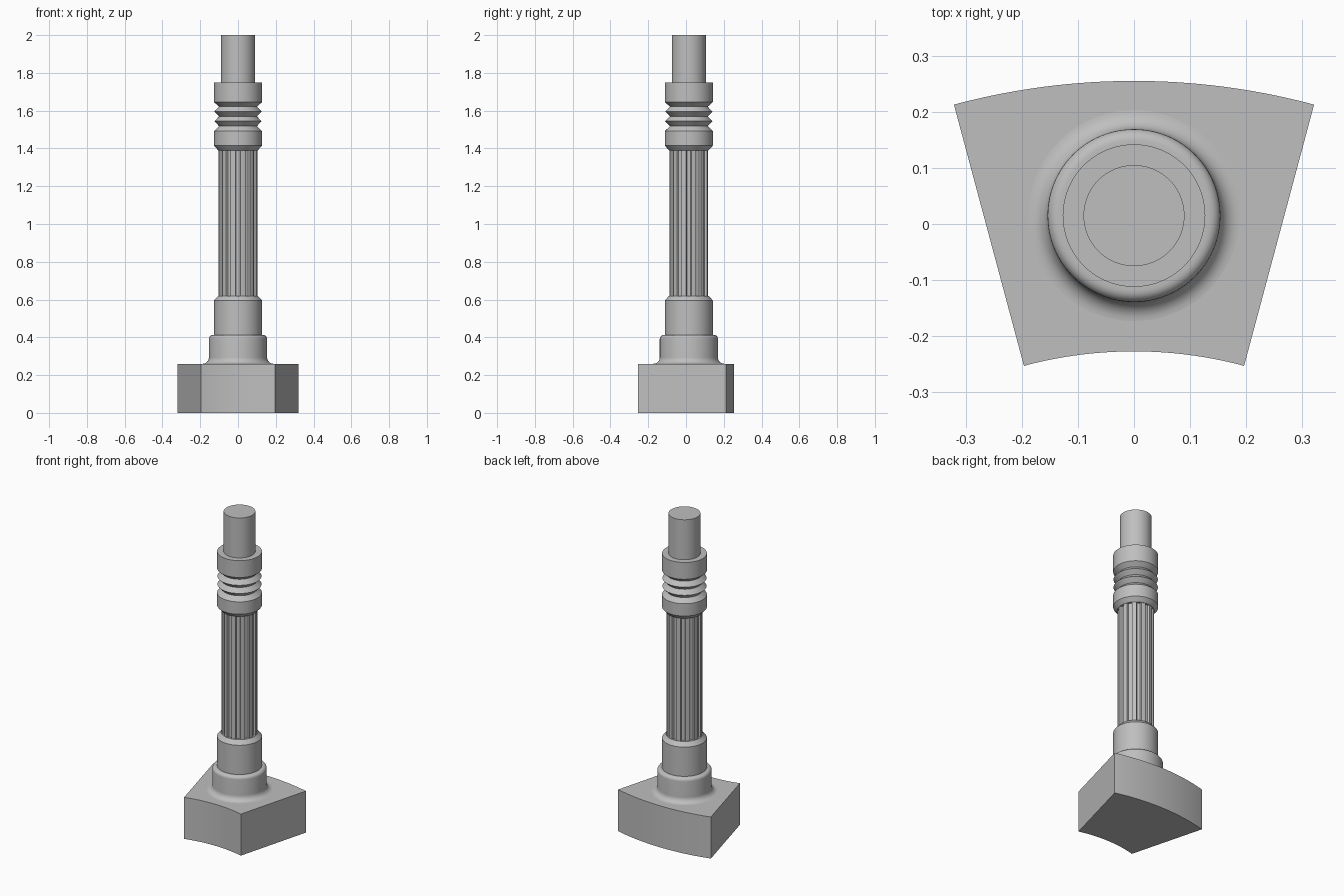
import bpy, bmesh
from math import sin, cos, pi, radians

default = bpy.data.objects.get("Cube")
if default:
    bpy.data.objects.remove(default, do_unlink=True)

AXIS_Y = 0.015   # column axis
SEGMENTS = 96

grey = bpy.data.materials.new("plain_grey")
grey.use_nodes = True
colour = (0.52, 0.52, 0.52, 1)
grey.diffuse_color = colour
grey.node_tree.nodes["Principled BSDF"].inputs["Base Color"].default_value = colour


def finish(name, bm, y=0.0):
    bmesh.ops.recalc_face_normals(bm, faces=bm.faces[:])
    mesh = bpy.data.meshes.new(name)
    bm.to_mesh(mesh)
    bm.free()
    mesh.materials.append(grey)
    ob = bpy.data.objects.new(name, mesh)
    ob.location.y = y
    bpy.context.collection.objects.link(ob)
    bpy.ops.object.select_all(action='DESELECT')
    ob.select_set(True)
    bpy.context.view_layer.objects.active = ob
    bpy.ops.object.shade_smooth_by_angle(angle=radians(25))
    return ob


def extrude_outline(name, outline, z0, z1, y=0.0):
    bm = bmesh.new()
    low = [bm.verts.new((px, py, z0)) for px, py in outline]
    high = [bm.verts.new((px, py, z1)) for px, py in outline]
    bm.faces.new(low)
    bm.faces.new(high)
    for i in range(len(low)):
        j = (i + 1) % len(low)
        bm.faces.new((low[i], low[j], high[j], high[i]))
    return finish(name, bm, y)


def lathe(name, profile):
    """Capped solid of revolution from (radius, height) points."""
    bm = bmesh.new()
    turns = [2 * pi * i / SEGMENTS for i in range(SEGMENTS)]
    rings = [[bm.verts.new((r * cos(t), r * sin(t), z)) for t in turns]
             for r, z in profile]
    bm.faces.new(rings[0])
    bm.faces.new(rings[-1])
    for a, b in zip(rings, rings[1:]):
        for i in range(SEGMENTS):
            j = (i + 1) % SEGMENTS
            bm.faces.new((a[i], a[j], b[j], b[i]))
    return finish(name, bm, AXIS_Y)


def arc(cx, cy, radius, start, end, steps):
    angles = [radians(start + (end - start) * i / steps) for i in range(steps + 1)]
    return [(cx + radius * cos(a), cy + radius * sin(a)) for a in angles]


# Base: sector of a ring
extrude_outline("base_block",
                arc(0, -0.985, 1.24, 75, 105, 32) + arc(0, -0.985, 0.758, 105, 75, 32),
                0, 0.26)

# Stepped socket with a flared foot and a rounded shoulder
lathe("stepped_socket",
      [(0.18, 0.25)] + arc(0.188, 0.294, 0.034, 270, 180, 8)
      + arc(0.134, 0.392, 0.02, 0, 90, 6)
      + [(0.127, 0.412), (0.127, 0.595), (0.105, 0.62)])

# Shaft with twelve narrow grooves
outline = []
for k in range(12):
    for offset, radius in ((-8, 0.103), (-6, 0.092), (0, 0.09), (6, 0.092),
                           (8, 0.103), (12, 0.103), (18, 0.103)):
        a = radians(30 * k + offset)
        outline.append((radius * cos(a), radius * sin(a)))
extrude_outline("fluted_shaft", outline, 0.6, 1.41, AXIS_Y)

# Collar with two sharp ribs between its bands
lathe("ribbed_collar",
      [(0.105, 1.39), (0.127, 1.415), (0.127, 1.492), (0.1, 1.518),
       (0.125, 1.544), (0.1, 1.57), (0.125, 1.595), (0.1, 1.621),
       (0.127, 1.645), (0.127, 1.75)])

# Plain rod on top
lathe("top_rod", [(0.09, 1.72), (0.09, 2.0)])
